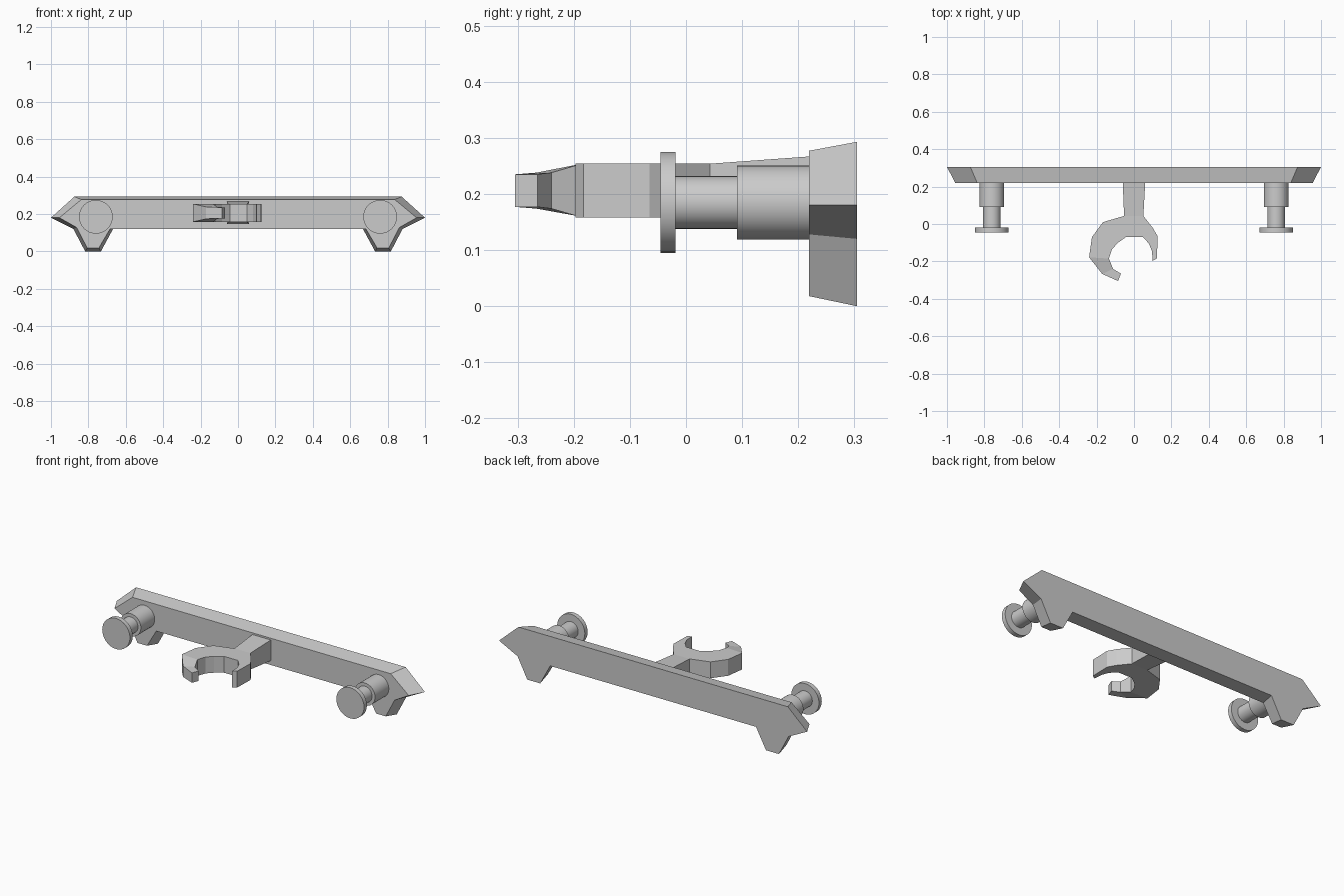
import bpy, bmesh, math

if "Cube" in bpy.data.objects:
    bpy.data.objects.remove(bpy.data.objects["Cube"])


def finish(bm, name):
    bmesh.ops.recalc_face_normals(bm, faces=bm.faces)
    me = bpy.data.meshes.new(name)
    bm.to_mesh(me)
    bm.free()
    ob = bpy.data.objects.new(name, me)
    bpy.context.collection.objects.link(ob)
    return ob


# Bar with pointed ends and two feet: right-half outlines at the back and front
back = [(0.875, 0.293), (1.0, 0.18), (0.88, 0.12), (0.817, 0.0), (0.733, 0.0), (0.668, 0.12)]
front = [(0.838, 0.277), (0.955, 0.18), (0.863, 0.128), (0.806, 0.018), (0.744, 0.018), (0.684, 0.12)]
bm = bmesh.new()
rings = []
for half, y in ((back, 0.305), (front, 0.219)):
    outline = half + [(-x, z) for x, z in reversed(half)]
    rings.append([bm.verts.new((x, y, z)) for x, z in outline])
    bm.faces.new(rings[-1])
n = len(rings[0])
for i in range(n):
    j = (i + 1) % n
    bm.faces.new((rings[0][i], rings[0][j], rings[1][j], rings[1][i]))
finish(bm, "bar")

# Stepped pins with a flat head: radius, y along the axis
PIN = [(0.066, 0.225), (0.066, 0.091), (0.047, 0.091), (0.047, -0.019), (0.09, -0.019), (0.09, -0.045)]
SEG = 32
for side, label in ((-1, "left"), (1, "right")):
    bm = bmesh.new()
    loops = [[bm.verts.new((side * 0.76 + r * math.cos(2 * math.pi * k / SEG), y,
                            0.185 + r * math.sin(2 * math.pi * k / SEG)))
              for k in range(SEG)] for r, y in PIN]
    for a, b in zip(loops, loops[1:]):
        for k in range(SEG):
            m = (k + 1) % SEG
            bm.faces.new((a[k], a[m], b[m], b[k]))
    bm.faces.new(loops[0])
    bm.faces.new(loops[-1])
    pin = finish(bm, label + "_pin")
    bpy.ops.object.select_all(action='DESELECT')
    pin.select_set(True)
    bpy.context.view_layer.objects.active = pin
    bpy.ops.object.shade_smooth_by_angle(angle=math.radians(30))

# Open hook: outer x, y, inner x, y, half height at each station round the claw
CLAW = [(-0.085, -0.305, -0.07, -0.265, 0.029),
        (-0.17, -0.267, -0.112, -0.24, 0.032),
        (-0.24, -0.178, -0.134, -0.185, 0.048),
        (-0.225, -0.07, -0.118, -0.135, 0.048),
        (-0.166, 0.01, -0.085, -0.1, 0.048),
        (-0.053, 0.043, -0.043, -0.07, 0.048),
        (0.05, 0.043, 0.048, -0.07, 0.048),
        (0.1, -0.02, 0.08, -0.105, 0.048),
        (0.126, -0.065, 0.096, -0.145, 0.048),
        (0.123, -0.183, 0.1, -0.197, 0.048)]
ZC = 0.206
bm = bmesh.new()
sections = []
for ox, oy, ix, iy, h in CLAW:
    sections.append([bm.verts.new(p) for p in ((ox, oy, ZC - h), (ox, oy, ZC + h),
                                               (ix, iy, ZC + h), (ix, iy, ZC - h))])
outer = []
for a, b in zip(sections, sections[1:]):
    for k in range(4):
        m = (k + 1) % 4
        f = bm.faces.new((a[k], a[m], b[m], b[k]))
        if k == 0:
            outer.append(f)
bm.faces.new(sections[0])
bm.faces.new(sections[-1])
bmesh.ops.recalc_face_normals(bm, faces=bm.faces)
# Arm flaring from the claw to the bar
arm = bmesh.ops.extrude_discrete_faces(bm, faces=[outer[5]])["faces"][0]
for v in arm.verts:
    v.co = (math.copysign(0.06, v.co.x), 0.222, ZC + math.copysign(0.061, v.co.z - ZC))
finish(bm, "hook")
